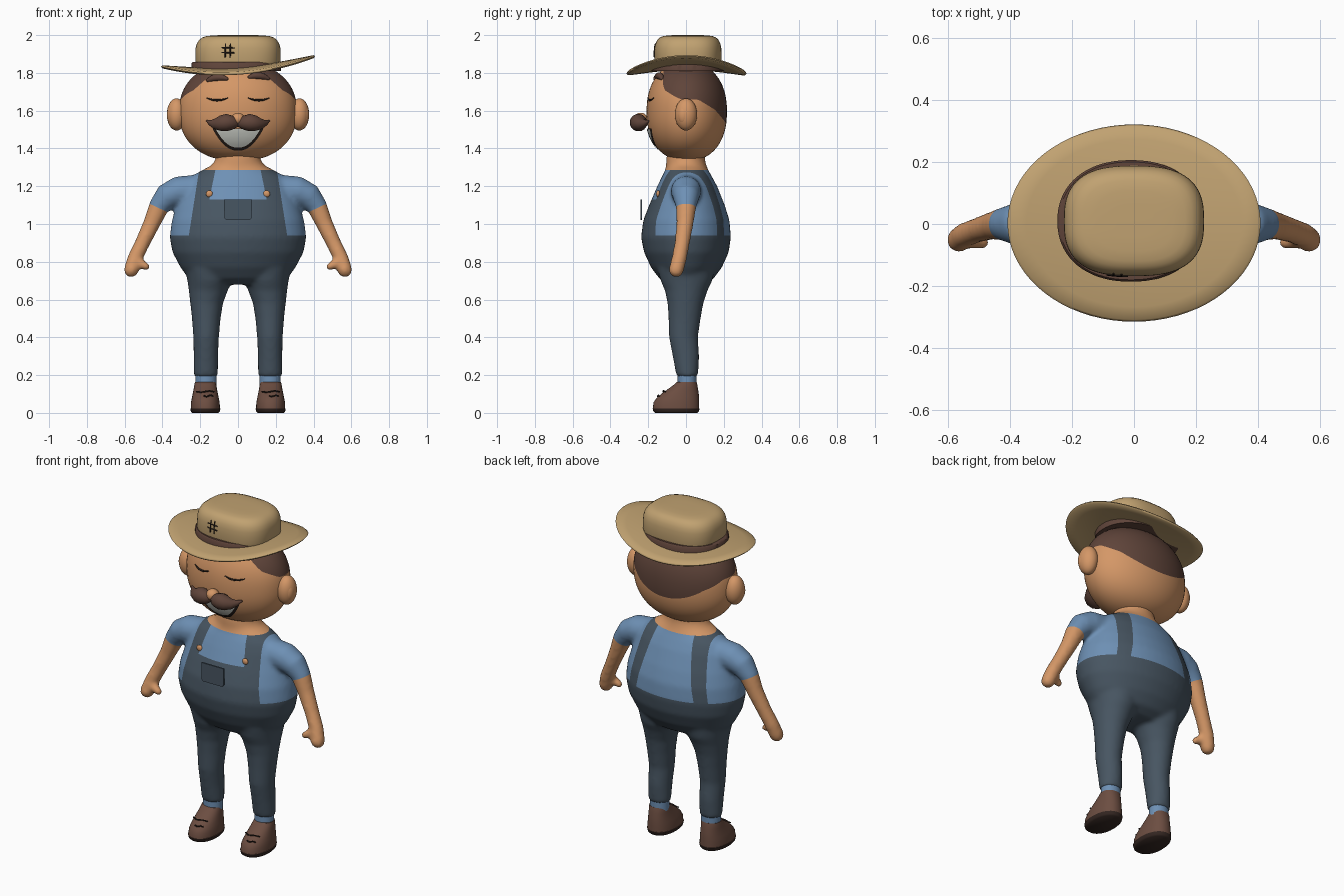
import bpy, bmesh, math
from mathutils import Vector, Matrix
from mathutils.bvhtree import BVHTree

if "Cube" in bpy.data.objects:
    bpy.data.objects.remove(bpy.data.objects["Cube"])

COL = {"skin": (.66, .31, .135), "shirt": (.155, .28, .46), "denim": (.064, .092, .122),
       "hair_brown": (.115, .058, .042), "shoe_brown": (.15, .075, .053), "straw": (.53, .36, .165),
       "sole": (.035, .02, .016), "teeth": (.6, .62, .57), "dark_line": (.02, .013, .01)}
MAT = {}
for name, c in COL.items():
    MAT[name] = bpy.data.materials.new(name)
    MAT[name].diffuse_color = (*c, 1)


def finish(name, bm, mats, rule=None, angle=45):
    """Turn a bmesh into a smooth-shaded object; rule maps a face centre to a slot."""
    bmesh.ops.recalc_face_normals(bm, faces=bm.faces)
    if rule:
        for f in bm.faces:
            f.material_index = rule(f.calc_center_median())
    me = bpy.data.meshes.new(name)
    bm.to_mesh(me)
    bm.free()
    for m in mats:
        me.materials.append(MAT[m])
    me.shade_smooth()
    me.set_sharp_from_angle(angle=math.radians(angle))
    ob = bpy.data.objects.new(name, me)
    bpy.context.collection.objects.link(ob)
    return ob


def skin_rings(bm, rings):
    rings = [[bm.verts.new(p) for p in r] for r in rings]
    n = len(rings[0])
    for a, b in zip(rings, rings[1:]):
        for i in range(n):
            bm.faces.new((a[i], a[(i + 1) % n], b[(i + 1) % n], b[i]))
    bm.faces.new(rings[0][::-1])
    bm.faces.new(rings[-1])


def spow(v, e):
    return math.copysign(abs(v) ** e, v)


def loft(bm, rows, n=48, e=2.0):
    """Stack of horizontal superellipses: (z, cx, rx, ymin, ymax)."""
    ang = [2 * math.pi * i / n for i in range(n)]
    skin_rings(bm, [[(cx + rx * spow(math.cos(a), 2 / e),
                      (y0 + y1) / 2 + (y1 - y0) / 2 * spow(math.sin(a), 2 / e), z)
                     for a in ang] for z, cx, rx, y0, y1 in rows])


def tube(bm, pts, n=16):
    """Round-ended tube through (x, y, z, radius) points."""
    P = [Vector(p[:3]) for p in pts]
    R = [p[3] for p in pts]
    d0, d1 = (P[0] - P[1]).normalized(), (P[-1] - P[-2]).normalized()
    r0, r1 = R[0], R[-1]
    P = [P[0] + d0 * r0 * .95, P[0] + d0 * r0 * .6] + P + [P[-1] + d1 * r1 * .6, P[-1] + d1 * r1 * .95]
    R = [r0 * .3, r0 * .8] + R + [r1 * .8, r1 * .3]
    rings = []
    for i, p in enumerate(P):
        t = (P[min(i + 1, len(P) - 1)] - P[max(i - 1, 0)]).normalized()
        u = t.cross(Vector((0, 1, 0))).normalized()
        v = t.cross(u)
        rings.append([p + R[i] * (u * math.cos(2 * math.pi * k / n) + v * math.sin(2 * math.pi * k / n))
                      for k in range(n)])
    skin_rings(bm, rings)


def tube_part(name, mat, pts, n=10):
    bm = bmesh.new()
    tube(bm, pts, n)
    return finish(name, bm, [mat], angle=80)


def ball(name, mat, loc, scale):
    bm = bmesh.new()
    bmesh.ops.create_uvsphere(bm, u_segments=32, v_segments=18, radius=1,
                              matrix=Matrix.Translation(loc) @ Matrix.Diagonal((*scale, 1)))
    return finish(name, bm, [mat], angle=80)


def front_of(ob):
    """Function giving the foremost y of an object's surface at x, z."""
    tree = BVHTree.FromPolygons([v.co for v in ob.data.vertices], [p.vertices for p in ob.data.polygons])

    def f(x, z):
        hit = tree.ray_cast(Vector((x, -1, z)), Vector((0, 1, 0)))[0]
        return hit.y if hit else 0
    return f


# --- Body: torso, legs and arms fused into one smooth surface
bm = bmesh.new()
loft(bm, [(.68, 0, .2, -.09, .09), (.71, 0, .26, -.14, .145), (.77, 0, .305, -.185, .19),
          (.85, 0, .347, -.222, .226), (.93, 0, .362, -.238, .238), (1.02, 0, .35, -.226, .23),
          (1.1, 0, .325, -.195, .205), (1.2, 0, .285, -.152, .165), (1.25, 0, .25, -.128, .138),
          (1.285, 0, .19, -.11, .118), (1.31, 0, .14, -.105, .108), (1.34, 0, .12, -.105, .1),
          (1.38, 0, .115, -.1, .1)])
for s in (-1, 1):
    loft(bm, [(.76, s * .15, .13, -.15, .15), (.7, s * .15, .118, -.135, .14), (.65, s * .157, .104, -.112, .115),
              (.58, s * .166, .087, -.098, .092), (.5, s * .168, .076, -.093, .078), (.4, s * .169, .068, -.09, .063),
              (.3, s * .17, .065, -.071, .07), (.19, s * .17, .064, -.05, .064)], 32)
    tube(bm, [(s * .18, 0, 1.185, .08), (s * .32, 0, 1.172, .08), (s * .375, 0, 1.145, .071),
              (s * .42, 0, 1.09, .054), (s * .458, -.006, 1, .045), (s * .506, -.02, .9, .04),
              (s * .545, -.035, .82, .04), (s * .566, -.052, .755, .04)], 24)
    tube(bm, [(s * .54, -.05, .8, .028), (s * .485, -.06, .775, .022)])
raw = finish("body_raw", bm, [])
rm = raw.modifiers.new("fuse", 'REMESH')
rm.mode, rm.voxel_size = 'VOXEL', .011
sm = raw.modifiers.new("soften", 'SMOOTH')
sm.factor, sm.iterations = .5, 10
dg = bpy.context.evaluated_depsgraph_get()
bm = bmesh.new()
bm.from_object(raw, dg)
bpy.data.objects.remove(raw)


def outer(z): return .206 + (1.285 - z) * .157
def inner(z): return .12 + (1.285 - z) * .206


# Cut clean colour borders: waist, bib, neckline, straps, sleeve hems
cuts = [((0, 0, z), (0, 0, 1)) for z in (.94, 1.13, 1.285)]
for s in (-1, 1):
    cuts += [((s * .206, 0, 1.285), (s, 0, .157)), ((s * .12, 0, 1.285), (s, 0, .206)),
             ((s * .425, 0, 1.087), (s * .425, 0, -.905))]
for co, no in cuts:
    bmesh.ops.bisect_plane(bm, geom=bm.verts[:] + bm.edges[:] + bm.faces[:], dist=1e-5,
                           plane_co=co, plane_no=no)


def clothes(c):
    x, z = abs(c.x), c.z
    if z > 1.285 or (x > .36 and (x - .425) * .425 - (z - 1.087) * .905 > 0):
        return 0
    if z < .94 or inner(z) < x < outer(z) or (c.y < 0 and z < 1.13 and x < outer(z)):
        return 2
    return 1


body = finish("body", bm, ["skin", "shirt", "denim"], clothes, 80)
body_y = front_of(body)

# Bib pocket and strap buttons
bm = bmesh.new()
outline = [(-.074, 1.13), (.074, 1.13), (.072, 1.03), (.062, 1.02), (-.062, 1.02), (-.072, 1.03)]
skin_rings(bm, [[(x, y, z) for x, z in outline] for y in (-.242, -.233)])
finish("bib_pocket", bm, ["denim"], angle=30)
for s in (-1, 1):
    ball("strap_button", "skin", (s * .152, body_y(s * .152, 1.16) - .003, 1.16), (.018, .01, .018))

# --- Socks, shoes, laces
for s in (-1, 1):
    bm = bmesh.new()
    loft(bm, [(.13, s * .17, .055, -.044, .055), (.2, s * .17, .056, -.044, .056)], 32)
    finish("sock", bm, ["shirt"])
    bm = bmesh.new()
    X = s * .173
    loft(bm, [(0, X, .07, -.163, .06), (.008, X, .077, -.173, .068), (.024, X, .08, -.177, .072),
              (.0241, X, .077, -.175, .07), (.055, X, .076, -.172, .07), (.08, X, .071, -.155, .069),
              (.105, X, .066, -.125, .067), (.13, X, .061, -.09, .063), (.15, X, .058, -.063, .06),
              (.163, X, .055, -.05, .056)], 40, 2.2)
    shoe = finish("shoe", bm, ["shoe_brown", "sole"], lambda c: int(c.z < .024), 50)
    sy = front_of(shoe)
    for x0, x1, z in ((-.045, .045, .113), (-.005, .04, .09)):
        xs = [X + x0 + (x1 - x0) * i / 4 for i in range(5)]
        tube_part("shoe_lace", "dark_line", [(x, sy(X, z) - .008 + 6 * (x - X) ** 2, z - .004 * math.sin(i * 1.6), .004)
                                             for i, x in enumerate(xs)], 6)

# --- Head: rounded superellipsoid with a ring that follows the hairline
ZC, RZ, RX, RY, E = 1.595, .262, .312, .213, 2.25
LINE = [(-1, 1.83), (-.8, 1.79), (-.6, 1.71), (-.2, 1.663), (.3, 1.658), (.7, 1.605), (1.01, 1.53)]


def hairline(t):
    for (a, za), (b, zb) in zip(LINE, LINE[1:]):
        if t <= b:
            return za + (zb - za) * max(0, t - a) / (b - a)


N, LOW, HIGH = 72, 20, 12
rings = [[] for _ in range(LOW + HIGH + 1)]
for k in range(N):
    a = 2 * math.pi * k / N
    dz = (hairline(math.sin(a)) - ZC) / RZ
    th = math.asin(spow(dz, E / 2))
    for j in range(LOW + HIGH + 1):
        lo, hi = -math.pi / 2 + .03, math.pi / 2 - .03
        t = lo + (th - lo) * j / LOW if j <= LOW else th + (hi - th) * (j - LOW) / HIGH
        r = spow(math.cos(t), 2 / E)
        rings[j].append((RX * r * math.cos(a), .004 + RY * r * math.sin(a), ZC + RZ * spow(math.sin(t), 2 / E)))
bm = bmesh.new()
skin_rings(bm, rings)
bm.faces.ensure_lookup_table()
for i, f in enumerate(bm.faces):
    f.material_index = int(LOW * N <= i < (LOW + HIGH) * N or i == len(bm.faces) - 1)
head = finish("head", bm, ["skin", "hair_brown"], angle=80)
head_y = front_of(head)


# Open smile: dark mouth plate with teeth plate on it
def mouth_plate(name, mat, w, top, bot, off):
    bm = bmesh.new()
    grid = []
    for i in range(25):
        x = w * (i / 12 - 1)
        zb = bot + (top - bot) * abs(x / w) ** 2.2
        grid.append([bm.verts.new((x, head_y(x, z) - off, z))
                     for z in (zb + (top + .001 - zb) * j / 8 for j in range(9))])
    for a, b in zip(grid, grid[1:]):
        for j in range(8):
            bm.faces.new((a[j], b[j], b[j + 1], a[j + 1]))
    finish(name, bm, [mat], angle=80)


mouth_plate("mouth", "dark_line", .135, 1.505, 1.388, .004)
mouth_plate("teeth", "teeth", .118, 1.502, 1.404, .008)

# Ears, closed eyes, brows, moustache
for s in (-1, 1):
    ball("ear", "skin", (s * .325, 0, 1.58), (.052, .059, .085))
    ball("inner_ear", "skin", (s * .347, -.012, 1.578), (.03, .034, .055))
    us = [-1 + i / 4 for i in range(9)]
    tube_part("closed_eye", "dark_line",
              [(x, head_y(x, z) - .001, z, .0025 + .003 * (1 - u * u))
               for u in us for x in [s * (.11 + .055 * u)] for z in [1.655 + .012 * u * u]], 8)
    base = 1.767 if s < 0 else 1.776
    tube_part("eyebrow", "hair_brown",
              [(x, head_y(x, z) - .004, z, .009 + .01 * (1 - u * u))
               for u in us for x in [s * (.11 + .05 * u)] for z in [base + .008 - .01 * u * u - .004 * u]], 12)
    tube_part("moustache", "hair_brown",
              [(s * .008, -.24, 1.535, .024), (s * .03, -.25, 1.536, .037), (s * .06, -.252, 1.537, .046),
               (s * .09, -.246, 1.533, .042), (s * .12, -.234, 1.53, .029), (s * .145, -.215, 1.535, .016),
               (s * .163, -.2, 1.545, .006)], 20)
ball("nose", "skin", (0, -.24, 1.556), (.036, .036, .033))

# --- Hat: swept brim, band, rounded crown and stitched patch
bm = bmesh.new()
rings = []
for r, h in ((.05, .007), (.3, .007), (.6, .008), (.85, .009), (.98, .008), (1, 0), (.98, -.008),
             (.85, -.009), (.6, -.008), (.3, -.007), (.05, -.007)):
    ring = []
    for k in range(72):
        a = 2 * math.pi * k / 72
        x, y = .408 * r * math.cos(a), .003 + .318 * r * math.sin(a)
        ring.append((x, y, 1.827 + .067 * x + .2 * x * x - .3 * y * y + h))
    rings.append(ring)
skin_rings(bm, rings)
finish("hat_brim", bm, ["straw"], angle=80)
bm = bmesh.new()
loft(bm, [(1.81, -.01, .237, -.186, .206), (1.85, -.01, .237, -.186, .206), (1.857, -.01, .23, -.18, .2)], 72, 2.2)
finish("hat_band", bm, ["hair_brown"])
bm = bmesh.new()
loft(bm, [(z, 0, .226 * k, .01 - .178 * k, .01 + .178 * k) for z, k in
          ((1.82, .96), (1.86, 1), (1.9, 1), (1.93, .995), (1.955, .965), (1.975, .91), (1.988, .83),
           (1.995, .73), (1.999, .55), (2, .3))], 72, 2.7)
crown = finish("hat_crown", bm, ["straw"], angle=80)
cy = front_of(crown)
for x0, z0, x1, z1 in ((-.068, 1.885, -.066, 1.953), (-.042, 1.885, -.04, 1.953),
                       (-.085, 1.908, -.022, 1.906), (-.085, 1.934, -.022, 1.932)):
    pts = [(x0 + (x1 - x0) * i / 4, z0 + (z1 - z0) * i / 4) for i in range(5)]
    tube_part("patch_stitch", "dark_line", [(x, cy(x, z) - .001, z, .0035) for x, z in pts], 6)

for m in bpy.data.materials:
    if m.users and not m.is_grease_pencil:
        m.use_nodes = True
        m.node_tree.nodes["Principled BSDF"].inputs["Base Color"].default_value = m.diffuse_color
